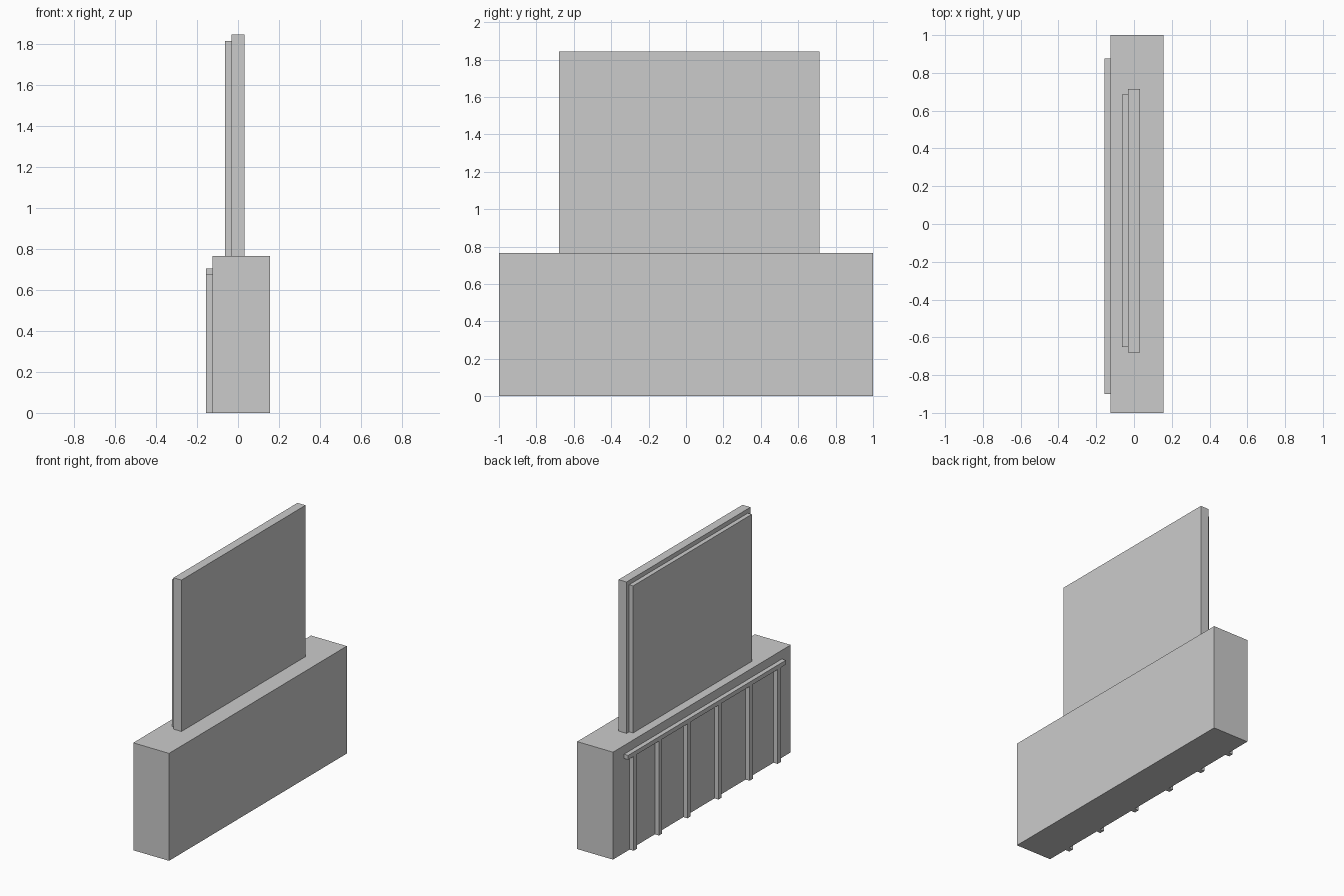
import bpy

# Remove the default object
cube = bpy.data.objects.get("Cube")
if cube:
    bpy.data.objects.remove(cube, do_unlink=True)

# Single plain grey
grey = bpy.data.materials.new("plain_grey")
grey.use_nodes = True
colour = (0.6, 0.6, 0.6, 1)
grey.diffuse_color = colour
grey.node_tree.nodes["Principled BSDF"].inputs["Base Color"].default_value = colour


def box(name, x, y, z):
    """Add a box spanning the given (low, high) ranges."""
    spans = (x, y, z)
    bpy.ops.mesh.primitive_cube_add(size=1, location=[(a + b) / 2 for a, b in spans])
    obj = bpy.context.object
    obj.name = name
    obj.scale = [b - a for a, b in spans]
    bpy.ops.object.transform_apply(location=False, rotation=False, scale=True)
    obj.data.materials.append(grey)
    return obj


BASE_TOP = 0.765
TRIM_X = (-0.157, -0.125)
RAIL_BOTTOM = 0.672

# Solid base block
box("base", (TRIM_X[1], 0.157), (-1, 1), (0, BASE_TOP))

# Upright board with a thinner, slightly offset layer behind it
box("board", (-0.032, 0.031), (-0.68, 0.715), (BASE_TOP, 1.843))
box("board_backing", (-0.063, -0.032), (-0.65, 0.685), (BASE_TOP, 1.812))

# Rail along one long side, carried by six posts
box("rail", TRIM_X, (-0.9, 0.875), (RAIL_BOTTOM, 0.703))
for i, y in enumerate((-0.825, -0.51, -0.16, 0.19, 0.51, 0.795)):
    box(f"post_{i + 1}", TRIM_X, (y - 0.018, y + 0.018), (0, RAIL_BOTTOM))
